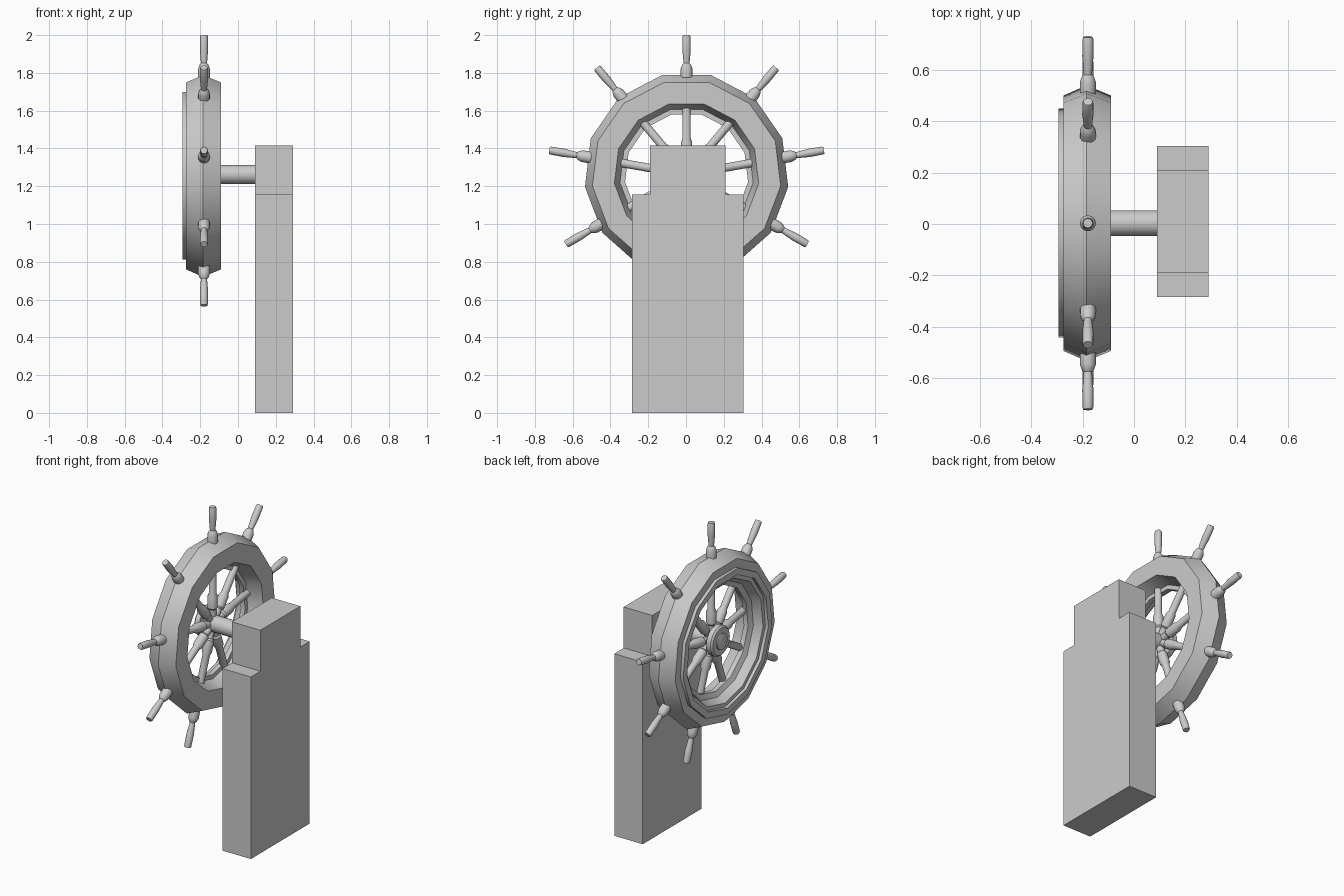
import bpy, bmesh, math
from mathutils import Matrix, Vector

if "Cube" in bpy.data.objects:
    bpy.data.objects.remove(bpy.data.objects["Cube"])

CENTRE = Vector((-0.18, 0.003, 1.262))


def lathe(name, profile, sides, matrix, closed=False, phase=0.0, angle=30):
    """Turn (radius, height) points around local z; closed makes a ring."""
    bm = bmesh.new()
    rings = []
    for r, h in profile:
        rings.append([bm.verts.new((r * math.cos(phase + math.tau * i / sides),
                                    r * math.sin(phase + math.tau * i / sides), h))
                      for i in range(sides)])
    pairs = list(zip(rings, rings[1:]))
    if closed:
        pairs.append((rings[-1], rings[0]))
    else:
        bm.faces.new(rings[0][::-1])
        bm.faces.new(rings[-1])
    for a, b in pairs:
        for i in range(sides):
            j = (i + 1) % sides
            bm.faces.new((a[i], a[j], b[j], b[i]))
    bm.transform(matrix)
    return finish(name, bm, angle)


def finish(name, bm, angle=None):
    bmesh.ops.recalc_face_normals(bm, faces=bm.faces)
    mesh = bpy.data.meshes.new(name)
    bm.to_mesh(mesh)
    bm.free()
    ob = bpy.data.objects.new(name, mesh)
    bpy.context.collection.objects.link(ob)
    if angle:
        bpy.ops.object.select_all(action='DESELECT')
        ob.select_set(True)
        bpy.context.view_layer.objects.active = ob
        bpy.ops.object.shade_smooth_by_angle(angle=math.radians(angle))
    return ob


# Stepped post
bm = bmesh.new()
outline = [(-0.285, 0), (0.305, 0), (0.305, 1.155), (0.21, 1.155),
           (0.21, 1.415), (-0.19, 1.415), (-0.19, 1.155), (-0.285, 1.155)]
face = bm.faces.new([bm.verts.new((0.09, y, z)) for y, z in outline])
side = bmesh.ops.extrude_face_region(bm, geom=[face], use_keep_orig=True)
bmesh.ops.translate(bm, vec=(0.2, 0, 0),
                    verts=[v for v in side["geom"] if isinstance(v, bmesh.types.BMVert)])
finish("post", bm)

# Wheel axis: local z -> world x, local x -> world -z
axis = Matrix.Translation(CENTRE) @ Matrix.Rotation(math.pi / 2, 4, 'Y')

# Thirteen-sided rim with front lip and inner ledge
rim = [(0.542, -0.005), (0.502, 0.09), (0.385, 0.09), (0.355, 0.0), (0.328, 0.0),
       (0.328, -0.03), (0.36, -0.045), (0.385, -0.095), (0.41, -0.095), (0.41, -0.115),
       (0.45, -0.115), (0.45, -0.095), (0.502, -0.095)]
lathe("rim", rim, 13, axis, closed=True, angle=29)

# Axle and hub plate
lathe("axle", [(0.03, -0.085), (0.05, -0.078), (0.05, 0.28)], 24, axis)
lathe("hub_plate", [(0.085, -0.07), (0.095, -0.06), (0.095, -0.03)], 24, axis)

# Nine turned spokes with handles
spoke = [(0.022, 0.0), (0.022, 0.09), (0.03, 0.1), (0.03, 0.17), (0.022, 0.19),
         (0.022, 0.5), (0.031, 0.515), (0.031, 0.56), (0.024, 0.58), (0.016, 0.59),
         (0.022, 0.66), (0.021, 0.73), (0.018, 0.738)]
for k in range(9):
    turn = Matrix.Translation(CENTRE) @ Matrix.Rotation(math.tau * k / 9, 4, 'X')
    lathe(f"spoke_{k + 1}", spoke, 16, turn)
